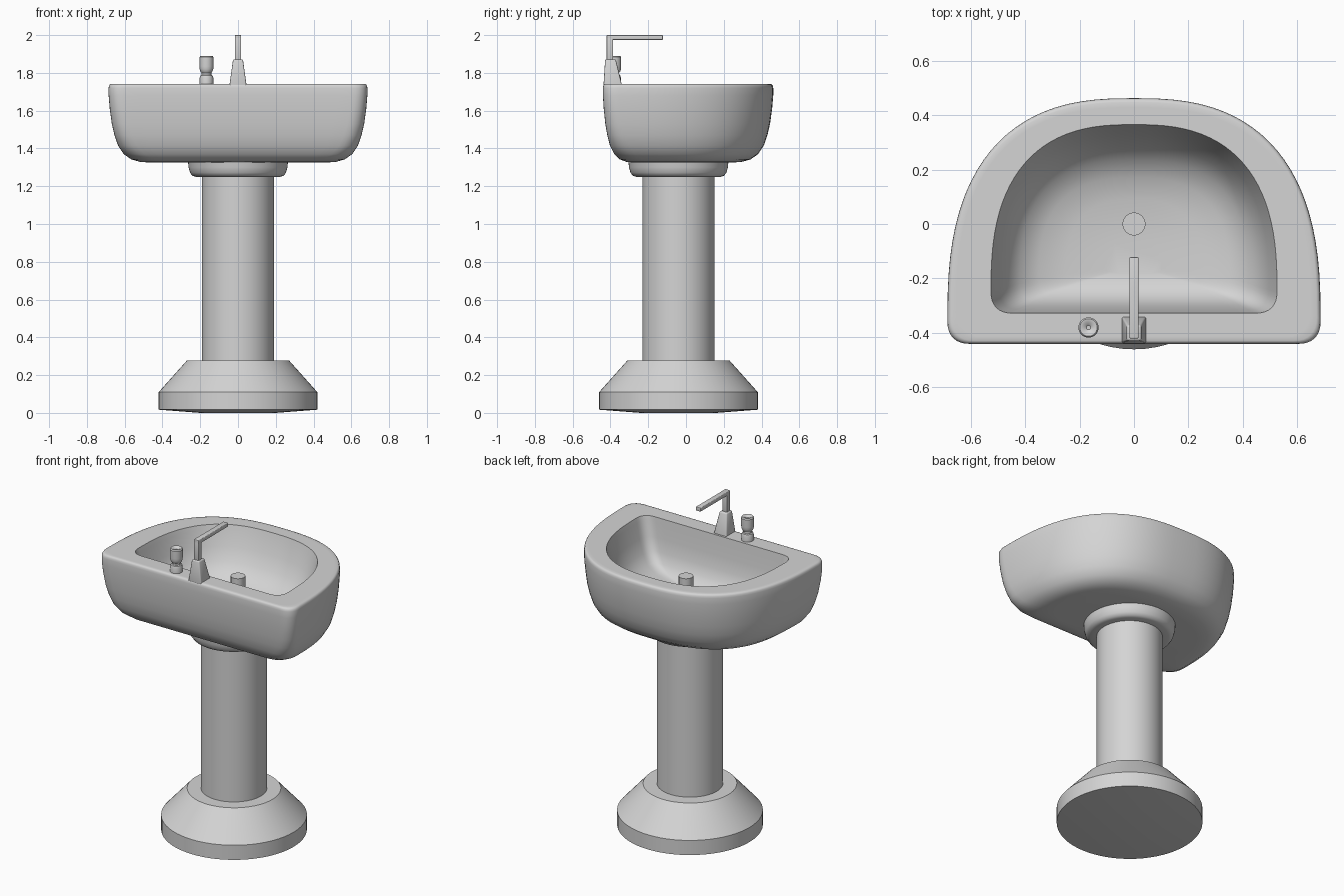
import bpy, bmesh, math

if "Cube" in bpy.data.objects:
    bpy.data.objects.remove(bpy.data.objects["Cube"], do_unlink=True)

GREY = (0.66, 0.66, 0.66, 1)
ceramic = bpy.data.materials.new("grey_ceramic")
ceramic.use_nodes = True
ceramic.diffuse_color = GREY
ceramic.node_tree.nodes["Principled BSDF"].inputs["Base Color"].default_value = GREY


def loft(name, rings, angle=35):
    """Skin a stack of equal-length rings and cap both ends."""
    bm = bmesh.new()
    loops = [[bm.verts.new(p) for p in ring] for ring in rings]
    count = len(loops[0])
    for low, high in zip(loops, loops[1:]):
        for i in range(count):
            j = (i + 1) % count
            bm.faces.new((low[i], low[j], high[j], high[i]))
    bm.faces.new(loops[0])
    bm.faces.new(loops[-1])
    bmesh.ops.recalc_face_normals(bm, faces=bm.faces)
    mesh = bpy.data.meshes.new(name)
    bm.to_mesh(mesh)
    bm.free()
    mesh.materials.append(ceramic)
    ob = bpy.data.objects.new(name, mesh)
    bpy.context.collection.objects.link(ob)
    bpy.ops.object.select_all(action="DESELECT")
    ob.select_set(True)
    bpy.context.view_layer.objects.active = ob
    bpy.ops.object.shade_smooth_by_angle(angle=math.radians(angle))
    return ob


def lathe(name, profile, x, y, sides=64):
    turns = [2 * math.pi * i / sides for i in range(sides)]
    return loft(name, [[(x + r * math.cos(a), y + r * math.sin(a), z) for a in turns]
                       for r, z in profile])


def arc(cx, cy, rx, ry, start, power, steps):
    """Quarter-turn steps of a superellipse, starting at the given angle."""
    pts = []
    for i in range(steps + 1):
        a = start + (math.pi / 2) * i / steps
        c, s = math.cos(a), math.sin(a)
        pts.append((cx + rx * math.copysign(abs(c) ** (2 / power), c),
                    cy + ry * math.copysign(abs(s) ** (2 / power), s)))
    return pts


def d_outline(half, back, front, corner, z):
    """D-shaped ring: broad curve at the back, straight front edge."""
    mid = front + corner
    right_back = arc(0, mid, half, back - mid, 0, 2.6, 24)
    right_front = arc(half - corner, mid, corner, corner, -math.pi / 2, 2.4, 8)
    straight = [((half - corner) * i / 8, front) for i in range(8)]
    side = straight + right_front + right_back[1:]
    mirrored = [(-x, y) for x, y in side[-2:0:-1]]
    return [(x, y, z) for x, y in side + mirrored]


# Basin: outer shell as (inset, height), then the hollow bowl as
# (half width, back, front, height), steep at the front and rising to the back
shell = [(0.24, 1.325), (0.17, 1.328), (0.12, 1.342), (0.08, 1.37), (0.05, 1.415),
         (0.031, 1.47), (0.017, 1.53), (0.006, 1.61), (0, 1.68), (0, 1.72),
         (0.002, 1.731), (0.007, 1.739), (0.015, 1.742), (0.035, 1.742)]
bowl = [(0.525, 0.365, -0.327, 1.742), (0.517, 0.357, -0.324, 1.715),
        (0.495, 0.325, -0.315, 1.62), (0.465, 0.285, -0.302, 1.54),
        (0.42, 0.235, -0.28, 1.48), (0.35, 0.17, -0.252, 1.445),
        (0.25, 0.09, -0.22, 1.425), (0.1, -0.05, -0.18, 1.415)]
rings = [d_outline(0.685 - d, 0.462 - d, -0.44 + 0.75 * d, 0.085 + 0.3 * d, z)
         for d, z in shell]
rings += [d_outline(half, back, front, 0.15 * half, z) for half, back, front, z in bowl]
loft("basin", rings, 45)

# Pedestal: stepped foot, column and rounded collar
AXIS_Y = -0.04
lathe("pedestal_foot", [(0.2, 0), (0.42, 0.017), (0.42, 0.11), (0.27, 0.278), (0.15, 0.278)],
      0, AXIS_Y)
lathe("pedestal_column", [(0.19, 0.2), (0.19, 1.3)], 0, AXIS_Y)
lathe("pedestal_collar", [(0.18, 1.25), (0.225, 1.25), (0.242, 1.256), (0.254, 1.272),
                          (0.262, 1.30), (0.267, 1.36)], 0, AXIS_Y)

# Drain plug
lathe("drain_plug", [(0.042, 1.38), (0.042, 1.612)], 0, 0, 32)

# Control knob with a dished top
lathe("control_knob", [(0.036, 1.735), (0.036, 1.775), (0.032, 1.786), (0.026, 1.79),
                       (0.026, 1.8), (0.032, 1.808), (0.036, 1.82), (0.037, 1.835),
                       (0.037, 1.883), (0.032, 1.89), (0.022, 1.889), (0.008, 1.878)],
      -0.167, -0.38, 32)


def box(name, low, high, top_low=None, top_high=None, bevel=0.004):
    """Soft-edged box with an optional different top rectangle, so that it can taper."""
    def rect(a, b, z):
        return [(a[0], a[1], z), (b[0], a[1], z), (b[0], b[1], z), (a[0], b[1], z)]
    ob = loft(name, [rect(low, high, low[2]),
                     rect(top_low or low, top_high or high, high[2])], 120)
    mod = ob.modifiers.new("soft_edges", "BEVEL")
    mod.width = bevel
    mod.segments = 3


# Tap: tapered body, upright stem and long flat spout
box("tap_body", (-0.046, -0.437, 1.73), (0.046, -0.338, 1.872),
    (-0.026, -0.428), (0.026, -0.372), 0.007)
box("tap_stem", (-0.017, -0.42, 1.86), (0.017, -0.386, 1.99))
box("tap_spout", (-0.017, -0.42, 1.975), (0.017, -0.122, 2.0))
